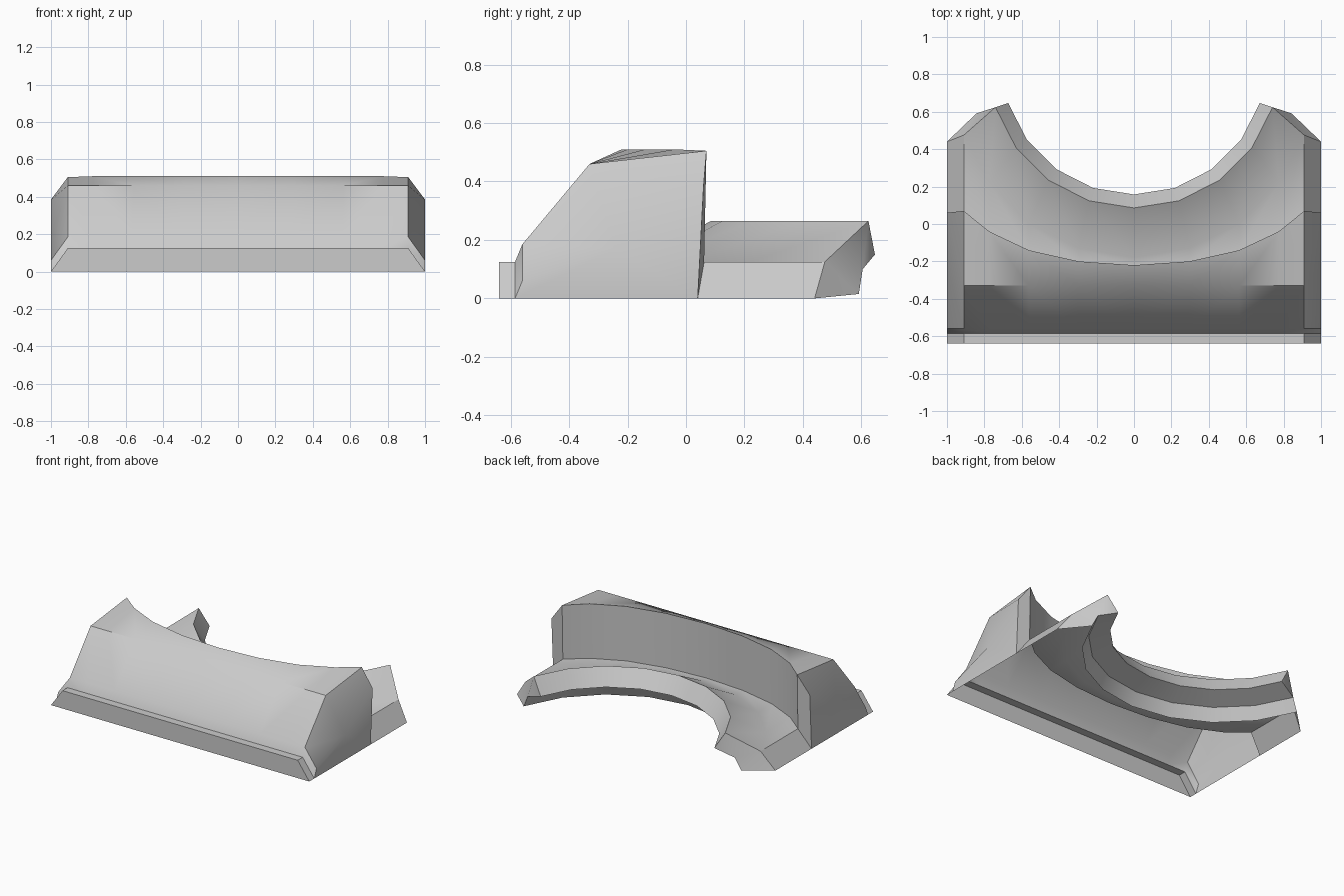
import bpy, bmesh
from math import sin, cos, radians

if "Cube" in bpy.data.objects:
    bpy.data.objects.remove(bpy.data.objects["Cube"])

ANG = [radians(18 * i) for i in range(5)]      # half arc in 18 degree steps
XS = [0.957 * sin(a) for a in ANG]


def row(y, z, outer):
    """Half-width row of points at given y (number or list), plus an outer side point at x=1."""
    ys = y if isinstance(y, list) else [y] * 5
    return [(x, yy, z) for x, yy in zip(XS, ys)] + [(1, *outer)]


def arc(r, z, cy=0.865, end_drop=0.0):
    """Half arc around the wheel-like opening."""
    return [(r * sin(a), cy - r * cos(a), z) for a in ANG]


def shell(name, rows, ngons):
    """Skin consecutive rows, add end polygons, mirror and shade."""
    bm = bmesh.new()
    for a, b in zip(rows, rows[1:]):
        for j in range(min(len(a), len(b)) - 1):
            quad = list(dict.fromkeys([a[j], a[j + 1], b[j + 1], b[j]]))
            if len(quad) > 2:
                bm.faces.new([bm.verts.new(p) for p in quad])
    for poly in ngons:
        face = bm.faces.new([bm.verts.new(p) for p in poly])
        bmesh.ops.triangulate(bm, faces=[face])
    bmesh.ops.remove_doubles(bm, verts=bm.verts, dist=1e-4)
    me = bpy.data.meshes.new(name)
    bm.to_mesh(me)
    bm.free()
    ob = bpy.data.objects.new(name, me)
    bpy.context.collection.objects.link(ob)
    mod = ob.modifiers.new("mirror", 'MIRROR')
    mod.use_clip = True
    bpy.ops.object.select_all(action='DESELECT')
    ob.select_set(True)
    bpy.context.view_layer.objects.active = ob
    bpy.ops.object.modifier_apply(modifier="mirror")
    bpy.ops.object.shade_smooth_by_angle(angle=radians(35))
    return ob


# Front lip, sloped face and curved back wall
crest_y = [-0.22, -0.2, -0.14, -0.04, 0.07]
crest = row(crest_y, 0.51, (0.06, 0.385))
crest[4] = (XS[4], 0.07, 0.505)
wall_foot = row([y - 0.008 for y in crest_y], 0.125, (0.04, 0))
body = [
    row(-0.64, 0, (-0.64, 0)),
    row(-0.64, 0.125, (-0.64, 0)),
    row(-0.585, 0.125, (-0.585, 0)),
    row(-0.56, 0.185, (-0.56, 0.06)),
    row(-0.33, 0.46, (-0.24, 0.17)),
    crest,
    wall_foot,
]
side = [body[i][5] for i in (2, 6, 5, 4, 3)]
shell("sloped_front_body", body, [side])

# Rear ledge and raised arch, open underneath
ledge_edge = row([-0.18, -0.13, 0.0, 0.22, 0.475], 0.125, (0.44, 0))
arch = [arc(0.779, 0.265), arc(0.707, 0.15), arc(0.843, 0.1), arc(0.886, 0.015)]
end_cap = [ledge_edge[5], ledge_edge[4]] + [a[4] for a in arch]
shell("rear_arch", [wall_foot, ledge_edge] + arch, [end_cap[::-1]])
